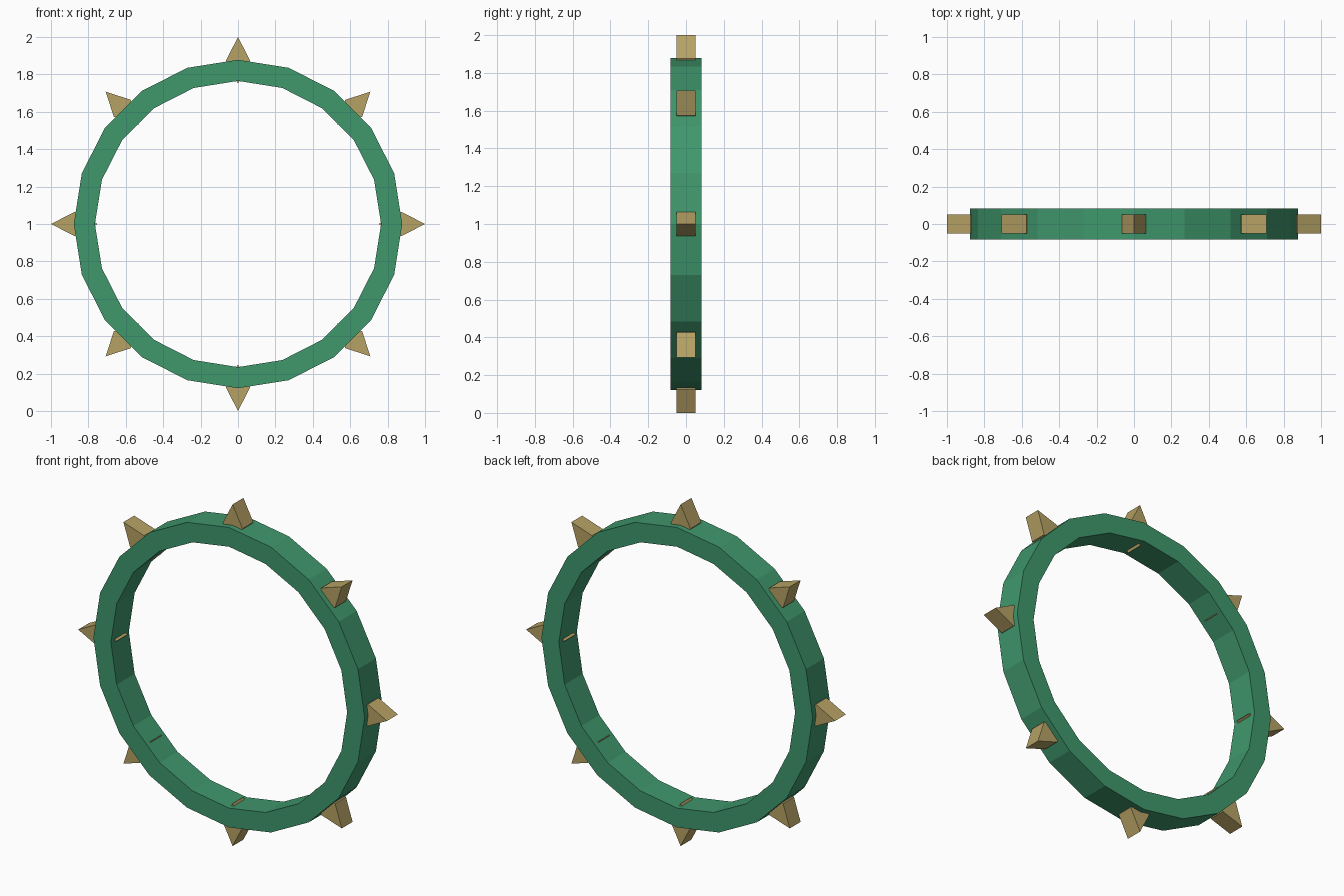
import bpy, bmesh, math
from mathutils import Matrix

if "Cube" in bpy.data.objects:
    bpy.data.objects.remove(bpy.data.objects["Cube"])

def material(name, rgb):
    m = bpy.data.materials.new(name)
    m.diffuse_color = (*rgb, 1)
    m.use_nodes = True
    m.node_tree.nodes["Principled BSDF"].inputs["Base Color"].default_value = m.diffuse_color
    return m

def make_object(name, bm, mat):
    bmesh.ops.recalc_face_normals(bm, faces=bm.faces[:])
    me = bpy.data.meshes.new(name)
    bm.to_mesh(me)
    bm.free()
    me.materials.append(mat)
    ob = bpy.data.objects.new(name, me)
    bpy.context.collection.objects.link(ob)
    ob.location.z = 1.0
    return ob

green = material("green", (0.05, 0.31, 0.15))
tan = material("tan", (0.47, 0.36, 0.13))

# Band: rectangular section swept round 20 flat sides
SIDES, R_OUT, R_IN, HALF = 20, 0.878, 0.765, 0.083
bm = bmesh.new()
section = [(R_OUT, -HALF), (R_OUT, HALF), (R_IN, HALF), (R_IN, -HALF)]
rings = []
for i in range(SIDES):
    a = 2 * math.pi * i / SIDES
    rings.append([bm.verts.new((r * math.cos(a), y, r * math.sin(a))) for r, y in section])
for i in range(SIDES):
    p, q = rings[i], rings[(i + 1) % SIDES]
    for j in range(4):
        k = (j + 1) % 4
        bm.faces.new((p[j], p[k], q[k], q[j]))
make_object("band", bm, green)

# Studs: diamond prisms set through the band, just breaking the inner side
diamond = [(0, 1.0), (0.064, 0.875), (0, 0.75), (-0.064, 0.875)]
for n in range(8):
    bm = bmesh.new()
    front = [bm.verts.new((x, -0.05, z)) for x, z in diamond]
    back = [bm.verts.new((x, 0.05, z)) for x, z in diamond]
    bm.faces.new(front)
    bm.faces.new(back[::-1])
    for j in range(4):
        k = (j + 1) % 4
        bm.faces.new((front[j], back[j], back[k], front[k]))
    bm.transform(Matrix.Rotation(n * math.pi / 4, 4, 'Y'))
    make_object(f"stud_{n + 1}", bm, tan)
